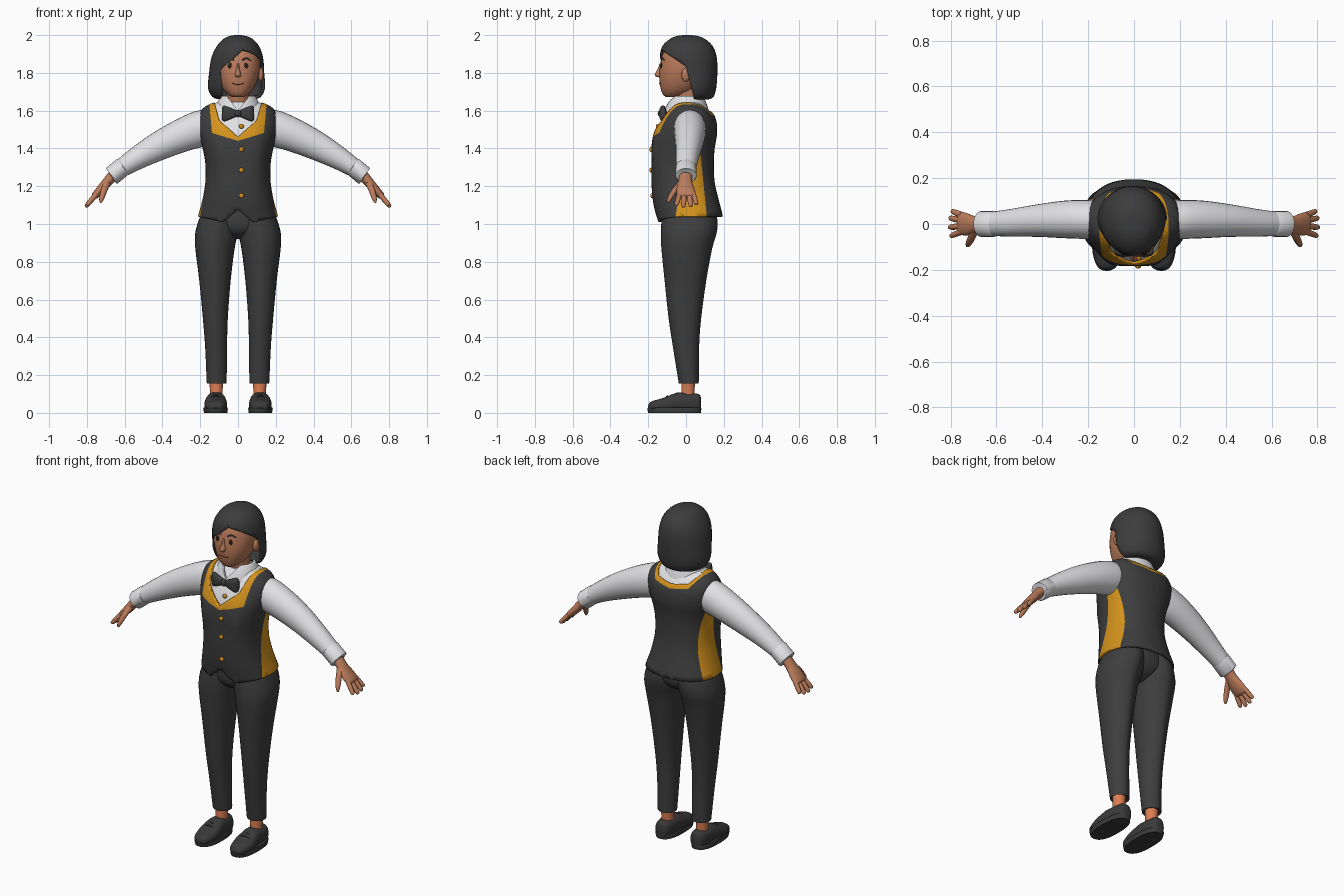
import bpy, bmesh, math
from mathutils import Vector
from mathutils.bvhtree import BVHTree

cube = bpy.data.objects.get("Cube")
if cube:
    bpy.data.objects.remove(cube, do_unlink=True)


def material(name, r, g, b):
    m = bpy.data.materials.new(name)
    m.use_nodes = True
    m.diffuse_color = (r, g, b, 1)
    node = next(n for n in m.node_tree.nodes if n.type == 'BSDF_PRINCIPLED')
    node.inputs["Base Color"].default_value = (r, g, b, 1)
    node.inputs["Roughness"].default_value = 0.8
    return m


CHARCOAL = material("charcoal cloth", .048, .048, .048)
HAIR = material("dark hair", .045, .045, .046)
SKIN = material("warm skin", .50, .20, .105)
ANKLE = material("ankle skin", .72, .21, .085)
SHIRT = material("white cotton", .75, .75, .77)
GOLD = material("golden satin", .66, .29, .012)
LEATHER = material("shoe leather", .042, .042, .042)
INK = material("eye black", .02, .014, .012)
LIP = material("lip brown", .30, .10, .06)

X, Y, Z = Vector((1, 0, 0)), Vector((0, 1, 0)), Vector((0, 0, 1))
made = []


def register(name, bm, mats, mirror=False):
    bmesh.ops.recalc_face_normals(bm, faces=bm.faces[:])
    mesh = bpy.data.meshes.new(name)
    bm.to_mesh(mesh)
    bm.free()
    for m in mats:
        mesh.materials.append(m)
    obj = bpy.data.objects.new(name, mesh)
    bpy.context.collection.objects.link(obj)
    made.append(obj)
    if mirror:
        obj.modifiers.new("mirror", 'MIRROR')
    return obj


def smooth_rows(rows, k):
    """Catmull-Rom resampling of whole rows."""
    out = []
    last = len(rows) - 1
    for i in range(last):
        a, b, c, d = (rows[j] for j in (max(i - 1, 0), i, i + 1, min(i + 2, last)))
        for s in range(k):
            t = s / k
            out.append([.5 * (2 * q + (r - p) * t + (2 * p - 5 * q + 4 * r - w) * t * t
                              + (3 * q - p - 3 * r + w) * t ** 3)
                        for p, q, r, w in zip(a, b, c, d)])
    return out + [list(rows[-1])]


def sweep(name, rows, mat, side=Y, axis=None, n=24, k=3, power=2, mirror=False, crease=0):
    """Loft rows of (x, y, z, side radius, other radius) into a capped skin."""
    rows = smooth_rows(rows, k)
    pts = [Vector(r[:3]) for r in rows]
    bm = bmesh.new()
    rings = []
    for i, r in enumerate(rows):
        tangent = axis or (pts[min(i + 1, len(pts) - 1)] - pts[max(i - 1, 0)]).normalized()
        other = tangent.cross(side).normalized()
        ring = []
        for j in range(n):
            a = math.tau * j / n
            c, s = (math.copysign(abs(f(a)) ** (2 / power), f(a)) for f in (math.cos, math.sin))
            s *= 1 + crease * abs(math.sin(a)) ** 60
            ring.append(bm.verts.new(pts[i] + side * max(r[3], .001) * c + other * max(r[4], .001) * s))
        rings.append(ring)
    for p, q in zip(rings, rings[1:]):
        for j in range(n):
            bm.faces.new((p[j], p[(j + 1) % n], q[(j + 1) % n], q[j]))
    bm.faces.new(rings[0])
    bm.faces.new(rings[-1])
    return register(name, bm, [mat], mirror)


def body(name, rows, mat, **kw):
    """Horizontal loft from rows of (z, centre x, half width, front y, back y)."""
    return sweep(name, [(cx, (f + b) / 2, z, w, (b - f) / 2) for z, cx, w, f, b in rows],
                 mat, side=X, axis=Z, **kw)


def ball(name, loc, size, mat, mirror=False):
    bm = bmesh.new()
    bmesh.ops.create_uvsphere(bm, u_segments=16, v_segments=10, radius=1)
    for v in bm.verts:
        v.co = Vector([a * b + c for a, b, c in zip(v.co, size, loc)])
    return register(name, bm, [mat], mirror)


def carve(obj, planes, rule):
    """Slice along planes, then give each face the rule's material index; None removes it."""
    bm = bmesh.new()
    bm.from_mesh(obj.data)
    for co, no in planes:
        bmesh.ops.bisect_plane(bm, geom=bm.verts[:] + bm.edges[:] + bm.faces[:],
                               plane_co=co, plane_no=no, dist=1e-5)
    doomed = []
    for f in bm.faces:
        index = rule(f.calc_center_median())
        if index is None:
            doomed.append(f)
        else:
            f.material_index = index
    bmesh.ops.delete(bm, geom=doomed, context='FACES')
    bm.to_mesh(obj.data)
    bm.free()


def thicken(obj, amount):
    m = obj.modifiers.new("thickness", 'SOLIDIFY')
    m.thickness, m.offset = amount, -1


def line_planes(line):
    return [((s * a, 0, b), (-s * (d - b), 0, c - a))
            for (a, b), (c, d) in zip(line, line[1:]) for s in (1, -1)]


def height(line, x):
    for (a, b), (c, d) in zip(line, line[1:]):
        if x <= c:
            return b + (d - b) * (x - a) / (c - a)
    return line[-1][1]


def surface(obj):
    tree = BVHTree.FromPolygons([v.co for v in obj.data.vertices],
                                [p.vertices[:] for p in obj.data.polygons])
    return lambda x, z: tree.ray_cast(Vector((x, -1, z)), Y)[0].y


# Waistcoat and shirt front share one torso profile
TORSO = [(.98, 0, .218, -.15, .19), (1.04, 0, .212, -.158, .195), (1.12, 0, .19, -.175, .175),
         (1.22, 0, .173, -.183, .152), (1.32, 0, .173, -.183, .147), (1.40, 0, .187, -.183, .152),
         (1.48, 0, .207, -.172, .165), (1.55, 0, .212, -.14, .16), (1.60, 0, .197, -.108, .135),
         (1.63, 0, .16, -.085, .105), (1.645, 0, .12, -.07, .085)]
shirt = body("shirt_body", [(z, x, w - .012, f + .013, b - .012) for z, x, w, f, b in TORSO[2:]],
             SHIRT, n=40, power=2.3)
vest = body("waistcoat", TORSO, CHARCOAL, n=48, power=2.3)
for obj in (shirt, vest):
    for v in obj.data.vertices:
        if v.co.y < 0:
            v.co.y -= .013 * math.exp(-((abs(v.co.x) - .11) / .05) ** 2 - ((v.co.z - 1.37) / .1) ** 2)
vest.data.materials.append(GOLD)

HEM = [(0, 1.075), (.08, 1.01), (.21, 1.04), (.4, 1.04)]
FRONT_IN = [(0, 1.462), (.1, 1.55), (.125, 1.64), (.14, 2)]
FRONT_OUT = [(0, 1.44), (.138, 1.482), (.152, 1.64), (.165, 2)]
BACK_IN = [(0, 1.585), (.1, 1.60), (.135, 1.64), (.15, 2)]
BACK_OUT = [(0, 1.56), (.11, 1.578), (.152, 1.64), (.165, 2)]
BACK_HEM = [(0, 1.04), (.4, 1.04)]


def vest_rule(c):
    x = abs(c.x)
    front = c.y < .03
    if c.z < height(HEM if c.y < 0 else BACK_HEM, x) or c.z > height(FRONT_IN if front else BACK_IN, x):
        return None
    if c.z > height(FRONT_OUT if front else BACK_OUT, x):
        return 1
    drop = c.z - 1.04
    return int(x > .09 and c.z < 1.44 and -.055 + .15 * drop < c.y < .11 - .1 * drop)


cuts = [((0, 0, 0), Y), ((0, .03, 0), Y), ((0, 0, 1.44), Z),
        ((0, -.055, 1.04), (0, 1, -.15)), ((0, .11, 1.04), (0, 1, .1))]
for line in (HEM, BACK_HEM, FRONT_IN, FRONT_OUT, BACK_IN, BACK_OUT):
    cuts += line_planes(line)
chest = surface(vest)
carve(vest, cuts, vest_rule)
thicken(vest, .012)

# Buttons
for i, z in enumerate((1.517, 1.395, 1.285, 1.15)):
    ball("button_%d" % (i + 1), (.018, chest(.018, z) + (.006 if i == 0 else -.002), z),
         (.013, .009, .013), GOLD)

# Shirt collar with an open front
collar = body("shirt_collar", [(1.585, 0, .128, -.122, .125), (1.64, 0, .112, -.10, .108),
                               (1.678, 0, .09, -.078, .09)], SHIRT, n=40)
carve(collar, [((0, 0, 0), Y)] + line_planes([(0, 1.6), (.1, 1.73)]),
      lambda c: None if c.z > 1.677 or c.z < 1.586 or (c.y < 0 and c.z > 1.6 + 1.3 * abs(c.x)) else 0)
thicken(collar, .012)

# Bow tie
sweep("bow_tie_wing", [(.006, -.127, 1.585, .012, .015), (.04, -.127, 1.585, .016, .03),
                       (.072, -.122, 1.585, .018, .042), (.085, -.118, 1.585, .01, .034)],
      CHARCOAL, mirror=True, power=2.6)
ball("bow_tie_knot", (0, -.132, 1.585), (.018, .018, .02), CHARCOAL)

# Sleeves and cuffs
sweep("sleeve", [(.14, .02, 1.525, .08, .085), (.2, .02, 1.505, .085, .096), (.3, .02, 1.468, .082, .088),
                 (.42, .015, 1.412, .071, .076), (.54, .005, 1.345, .06, .06), (.64, 0, 1.28, .051, .045)],
      SHIRT, mirror=True)
sweep("cuff", [(.607, 0, 1.305, .052, .046), (.61, 0, 1.303, .056, .051),
               (.668, 0, 1.255, .056, .051), (.671, 0, 1.253, .051, .046)], SHIRT, k=1, mirror=True)

# Hands
sweep("palm", [(.65, 0, 1.27, .036, .03), (.69, -.004, 1.225, .036, .026), (.725, -.002, 1.185, .048, .023),
               (.757, .003, 1.15, .05, .019), (.765, .003, 1.142, .042, .01)], SKIN, mirror=True)
for label, y0, y1, reach in (("index", -.033, -.052, .92), ("middle", -.009, -.014, 1.04),
                             ("ring", .016, .026, 1), ("little", .039, .056, .82)):
    path = [(.75 + .055 * reach * t, y0 + (y1 - y0) * t, 1.158 - .066 * reach * t, r, r)
            for t, r in ((0, .014), (.5, .0135), (.9, .011), (1, .004))]
    sweep(label + "_finger", path, SKIN, n=12, mirror=True)
sweep("thumb", [(.69, -.02, 1.225, .018, .018), (.708, -.058, 1.18, .018, .017),
                (.722, -.085, 1.135, .014, .013), (.728, -.094, 1.112, .005, .005)],
      SKIN, n=12, mirror=True)

# Trousers
body("trouser_leg", [(.165, .113, .052, -.037, .064), (.17, .113, .053, -.038, .065),
                     (.35, .116, .058, -.066, .066), (.5, .12, .066, -.088, .076),
                     (.7, .122, .083, -.108, .102), (.87, .122, .104, -.124, .132),
                     (.95, .114, .113, -.126, .155), (1.02, .102, .106, -.122, .16),
                     (1.09, .09, .09, -.11, .14)], CHARCOAL, n=32, mirror=True, crease=.05, power=2.15)
body("trouser_seat", [(.92, 0, .04, -.04, .06), (.95, 0, .11, -.095, .12), (1.0, 0, .19, -.118, .15),
                      (1.09, 0, .17, -.115, .145)], CHARCOAL, n=32)

# Ankles and shoes
body("ankle", [(.05, .115, .033, -.03, .045), (.11, .115, .033, -.025, .045),
               (.2, .115, .04, -.025, .05)], ANKLE, mirror=True)
body("shoe_sole", [(0, .118, .062, -.2, .078), (.022, .119, .065, -.205, .082),
                   (.028, .119, .062, -.2, .079)], LEATHER, n=32, k=1, power=2.5, mirror=True)
sweep("shoe_upper", [(.118, -.2, .028, .02, .012), (.118, -.185, .034, .042, .026),
                     (.118, -.13, .04, .059, .036), (.118, -.075, .05, .058, .047),
                     (.117, -.035, .055, .052, .054), (.116, .03, .053, .048, .05),
                     (.116, .068, .05, .038, .05), (.116, .08, .045, .02, .034)],
      LEATHER, side=X, axis=Y, power=2.5, mirror=True)
for i in range(3):
    y, z = -.1 + .025 * i, .088 + .007 * i
    sweep("shoe_lace_%d" % (i + 1), [(.09, y, z - .007, .005, .004), (.118, y, z, .005, .004),
                                     (.146, y, z - .007, .005, .004)], LEATHER, n=8, mirror=True)

# Head, neck, nose and ears
body("neck", [(1.56, 0, .07, -.05, .08), (1.65, 0, .058, -.05, .07), (1.74, 0, .062, -.07, .08)], SKIN)
head = body("head", [(1.672, 0, .03, -.105, -.03), (1.685, 0, .052, -.122, 0), (1.72, 0, .083, -.135, .06),
                     (1.78, 0, .108, -.142, .1), (1.85, 0, .118, -.136, .12), (1.92, 0, .108, -.116, .12),
                     (1.965, 0, .07, -.07, .085), (1.98, 0, .03, -.03, .05)], SKIN, n=32, power=2.2)
face = surface(head)
body("nose", [(1.85, 0, .007, -.139, -.11), (1.815, 0, .011, -.153, -.11), (1.79, 0, .017, -.166, -.11),
              (1.777, 0, .012, -.155, -.11)], SKIN, n=16)
ball("ear", (.121, 0, 1.79), (.014, .024, .036), SKIN, mirror=True)

# Eyes, brows and mouth
ball("eye", (.043, face(.043, 1.838), 1.838), (.012, .005, .015), INK, mirror=True)


def stroke(name, points, radius, mat, mirror=False):
    sweep(name, [(x, face(x, z), z, r * radius, .004) for x, z, r in points], mat,
          side=Z, n=8, mirror=mirror)


stroke("brow", [(.022, 1.868, .6), (.045, 1.876, 1), (.068, 1.866, .4)], .006, HAIR, True)
stroke("mouth", [(-.03, 1.746, .3), (-.012, 1.742, 1), (.012, 1.742, 1), (.03, 1.746, .3)], .005, LIP)

# Bobbed hair, swept behind the left ear
hair = body("hair", [(1.66, -.006, .09, -.04, .12), (1.672, -.007, .128, -.08, .145),
                     (1.72, -.008, .151, -.105, .16), (1.80, -.007, .146, -.125, .166),
                     (1.88, -.004, .137, -.138, .163), (1.94, 0, .113, -.126, .143),
                     (1.98, 0, .077, -.085, .1), (1.996, 0, .04, -.045, .06), (2, 0, .012, -.01, .025)],
            HAIR, n=40)


def hair_rule(c):
    if c.x > .03:
        open_face = c.z < 1.835 - .66 * c.y and c.y < .25 * (1.835 - c.z)
    else:
        open_face = c.x > -.09 and c.y < 0 and c.z < 1.925 + .9 * (c.x - .03)
    return None if open_face else 0


carve(hair, [((0, 0, 0), Y), ((-.09, 0, 0), X), ((.03, 0, 0), X), ((.03, 0, 1.925), (-.9, 0, 1)),
             ((0, 0, 1.835), (0, .66, 1)), ((0, 0, 1.835), (0, 1, .25))], hair_rule)
thicken(hair, .018)

# Smooth shading with sharp edges kept
bpy.ops.object.select_all(action='DESELECT')
for obj in made:
    obj.select_set(True)
bpy.context.view_layer.objects.active = made[0]
bpy.ops.object.shade_smooth_by_angle(angle=math.radians(40))
